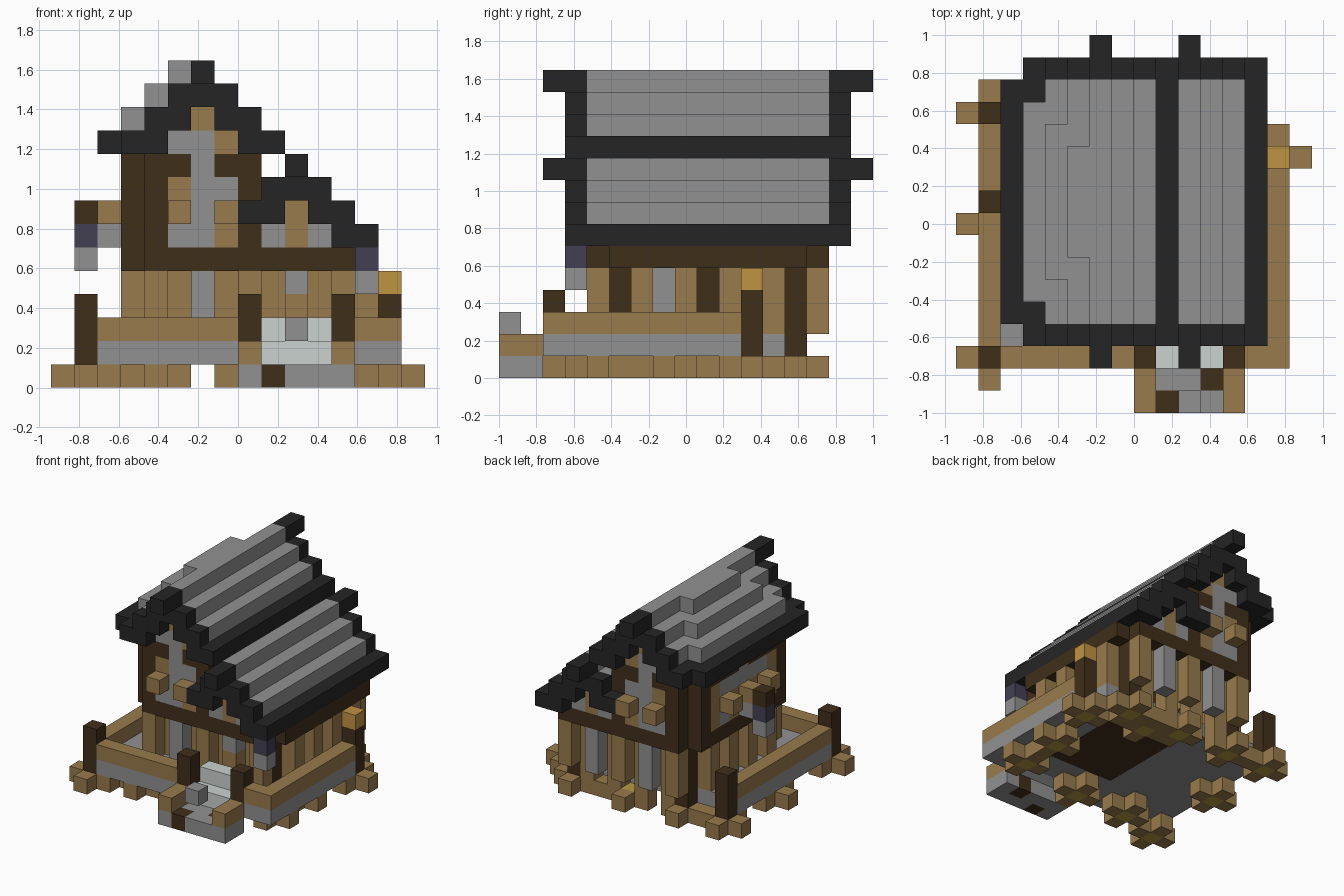
import bpy, bmesh
from mathutils import Vector

if "Cube" in bpy.data.objects:
    bpy.data.objects.remove(bpy.data.objects["Cube"], do_unlink=True)

UNIT = 2 / 17                      # edge of one building block
ORIGIN = Vector((-8, -8.5, 0))
COLOURS = {
    "W": ("wood", "987B4C"), "D": ("dark_wood", "402F1A"),
    "G": ("stone", "919191"), "B": ("roof_black", "252525"),
    "P": ("pale_stone", "CBD2D0"), "L": ("lantern_blue", "424052"),
    "O": ("lamp_amber", "C09343"), "Y": ("log_core", "B89C40"),
}


def linear(h):
    c = [int(h[n:n + 2], 16) / 255 for n in (0, 2, 4)]
    return [v / 12.92 if v < 0.04 else ((v + 0.055) / 1.055) ** 2.4 for v in c] + [1]


def make_material(name, code):
    m = bpy.data.materials.new(name)
    m.use_nodes = True
    m.diffuse_color = linear(code)
    node = next(n for n in m.node_tree.nodes if n.type == "BSDF_PRINCIPLED")
    node.inputs["Base Color"].default_value = linear(code)
    node.inputs["Roughness"].default_value = 0.9
    return m


MATS = {k: make_material(*v) for k, v in COLOURS.items()}
cells = {}                         # grid position -> (part, colour)


def fill(part, colour, xs, ys, zs):
    """Fill an inclusive range of blocks; each range is an int or a pair."""
    r = [range(a[0], a[1] + 1) if isinstance(a, tuple) else (a,) for a in (xs, ys, zs)]
    for x in r[0]:
        for y in r[1]:
            for z in r[2]:
                cells[x, y, z] = (part, colour)


# Log feet: plus shapes with a yellow core
for x, y in ((1, 2), (1, 8), (1, 13), (4, 3), (8, 3), (13, 4), (13, 7),
             (14, 11), (4, 13), (8, 13), (12, 13), (10, 12)):
    fill("feet", "W", (x - 1, x + 1), y, 0)
    fill("feet", "W", x, (y - 1, y + 1), 0)
    fill("feet", "Y", x, y, 0)

# Deck and inner floor
fill("deck", "G", (2, 13), (2, 12), 1)
fill("deck", "G", 1, (3, 12), 1)
fill("deck", "G", 14, (2, 10), 1)
fill("floor", "D", (7, 11), (5, 11), 1)

# Railing and posts
fill("railing", "W", (2, 7), 2, 2)
fill("railing", "W", (13, 14), 2, 2)
fill("railing", "W", 1, (3, 12), 2)
fill("railing", "W", 14, (2, 10), 2)
for x, y in ((1, 2), (1, 13), (8, 2), (12, 2), (14, 11)):
    fill("posts", "D", x, y, (1, 3))
fill("lamp", "O", 14, 11, 4)

# Entrance steps
fill("steps", "G", (8, 12), (0, 1), 0)
fill("steps", "D", 9, 0, 0)
fill("steps", "D", 11, 1, 0)
fill("steps", "W", 8, (0, 1), 1)
fill("steps", "W", 12, (0, 1), 1)
fill("steps", "P", (9, 11), 2, 1)
fill("steps", "P", (9, 11), 3, 2)
fill("steps", "G", 10, 0, 2)

# Lower side walls: every other plank set back one block under a dark beam
for outer, inner in ((3, 4), (13, 12)):
    for y, c in enumerate("DWGWDWWWD", 5):
        fill("side_walls", c, inner if y % 2 else outer, y, (2, 4))
    fill("side_walls", "D", outer, (5, 13), 5)
    fill("side_walls", "D", inner, 13, (1, 4))

# Lower front and back walls, planked the same way
for outer, inner, base in ((4, 5, 2), (14, 13, 1)):
    for x, c in enumerate("WWGWWWGW", 4):
        if x % 2:
            fill("end_walls", c, x, inner, (base, 4))
        else:
            fill("end_walls", c, x, outer, (2, 4))
    fill("end_walls", "W", 12, outer, (2, 4))
    fill("end_walls", "D", (4, 12), outer, 5)
fill("end_walls", "W", 10, 4, (2, 3))

# Upper left wall with its window
for z, row in enumerate(("DWGWGWGWD", "DWGWGWGWD", "DWGGGGGWD", "DDDDGDDDD"), 6):
    for y, c in enumerate(row, 5):
        fill("upper_left_wall", c, 3, y, z)

# Front and back gables, bottom row first
GABLE = ("DGGWDGWGD", "DWGWDDWD", "DWGGD", "DDGDD", " GGW", "  W")
for y in (4, 14):
    for z, row in enumerate(GABLE, 6):
        for x, c in enumerate(row, 4):
            if c != " ":
                fill("gable_walls", c, x, y, z)

# Beam ends under the windows
for y in (3, 15):
    for x in (5, 7):
        fill("beam_ends", "W", x, y, 7)
for y in (7, 9, 11):
    fill("beam_ends", "W", 2, y, 7)

# Stepped roof: stone courses with black end trims and eaves
PROFILE = {6: (12, 13), 7: (8, 9, 11, 12), 8: (9, 10, 11), 9: (10,),
           10: (3, 4, 8, 9), 11: (4, 5, 7, 8), 12: (5, 6, 7), 13: (6,)}
for z, xs in PROFILE.items():
    for x in xs:
        eave = (x, z) in ((3, 10), (9, 10), (13, 6), (12, 6))
        fill("roof", "B" if eave else "G", x, (4, 14), z)
        for y in (3, 15):
            fill("roof_trim", "B", x, y, z)
fill("roof_trim", "B", 2, (4, 14), 10)
for x, z in ((6, 13), (10, 9)):
    for y in (2, 16):
        fill("roof_trim", "B", x, y, z)
for n in range(3):                 # raised patch on the left slope
    fill("roof_patch", "G", 3 + n, (5 + n, 13 - n), 11 + n)

# Hanging lanterns
fill("lanterns", "L", 13, 3, 5)
fill("lanterns", "G", 13, 3, 4)
fill("lanterns", "D", 1, 9, 7)
fill("lanterns", "L", 1, 9, 6)
fill("lanterns", "G", 1, 9, 5)
fill("lanterns", "G", 2, 9, 6)


def build(part):
    """Mesh the exposed block faces of one part."""
    bm = bmesh.new()
    used = sorted({c for p, c in cells.values() if p == part})
    for pos, (p, c) in cells.items():
        if p != part:
            continue
        for axis in range(3):
            for side in (0, 1):
                step = [0, 0, 0]
                step[axis] = 2 * side - 1
                if tuple(a + b for a, b in zip(pos, step)) in cells:
                    continue
                u, v = (axis + 1) % 3, (axis + 2) % 3
                ring = []
                for du, dv in ((0, 0), (1, 0), (1, 1), (0, 1)):
                    q = Vector(pos)
                    q[axis] += side
                    q[u] += du
                    q[v] += dv
                    ring.append(bm.verts.new((q + ORIGIN) * UNIT))
                face = bm.faces.new(ring if side else ring[::-1])
                face.material_index = used.index(c)
    bmesh.ops.remove_doubles(bm, verts=bm.verts, dist=UNIT / 100)
    mesh = bpy.data.meshes.new(part)
    bm.to_mesh(mesh)
    bm.free()
    for c in used:
        mesh.materials.append(MATS[c])
    bpy.context.collection.objects.link(bpy.data.objects.new(part, mesh))


for part in sorted({p for p, c in cells.values()}):
    build(part)
